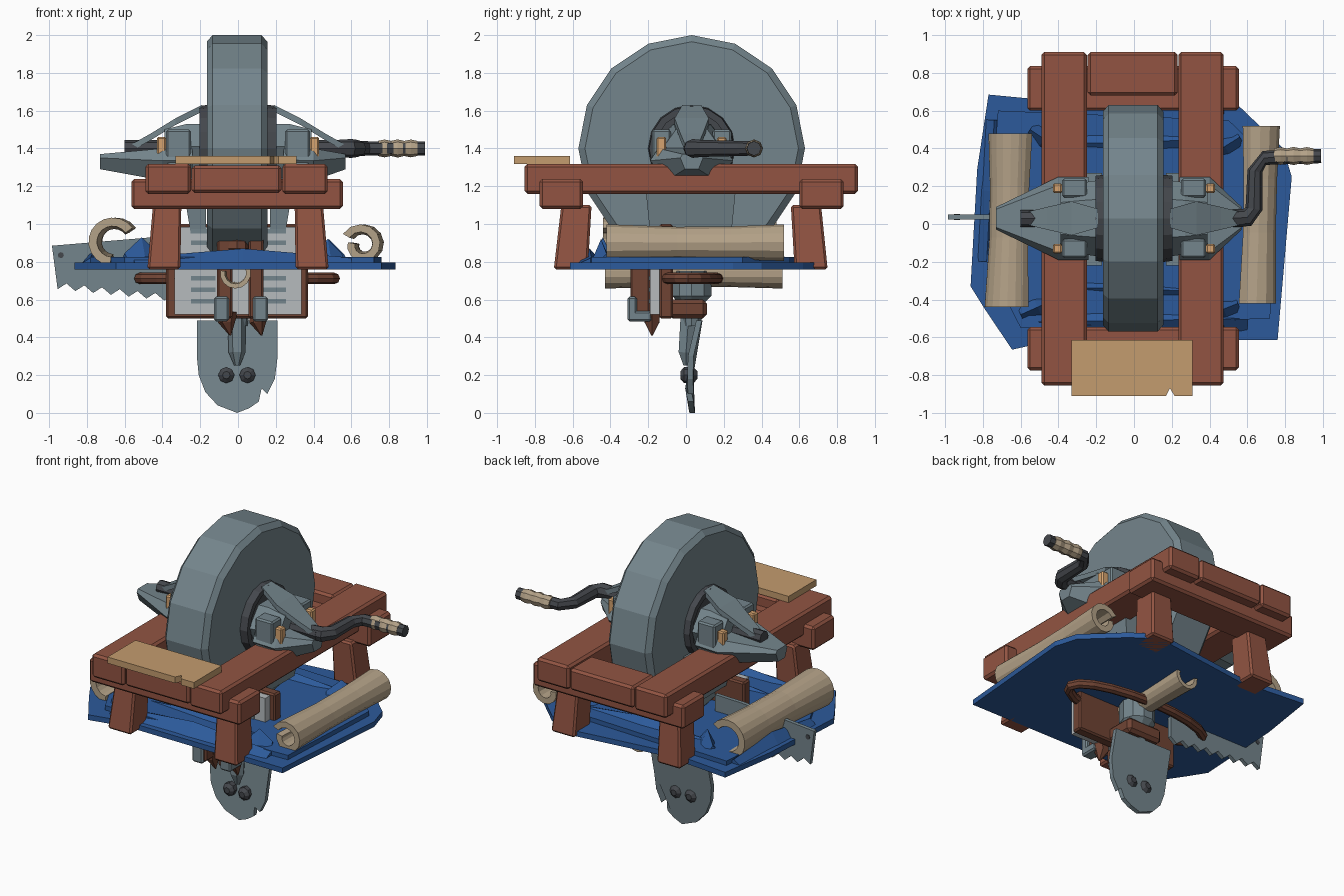
import bpy, bmesh, math
from mathutils import Vector

if "Cube" in bpy.data.objects:
    bpy.data.objects.remove(bpy.data.objects["Cube"])

def mat(name, r, g, b):
    lin = lambda c: (c / 255 / 12.92) if c < 10 else ((c / 255 + 0.055) / 1.055) ** 2.4
    m = bpy.data.materials.new(name)
    m.diffuse_color = (lin(r), lin(g), lin(b), 1)
    m.use_nodes = True
    m.node_tree.nodes["Principled BSDF"].inputs["Base Color"].default_value = m.diffuse_color
    return m

STEEL = mat("steel grey", 116, 133, 140)
DARK = mat("dark iron", 68, 71, 76)
WOOD = mat("red wood", 146, 84, 66)
BROWN = mat("dark brown", 112, 68, 52)
TAN = mat("tan board", 196, 156, 110)
PEG = mat("orange tan", 214, 164, 112)
HIDE = mat("beige hide", 180, 162, 136)
BLUE = mat("blue cloth", 44, 90, 155)
PALE = mat("pale grey", 182, 187, 190)

def loft(name, rings, m, closed=False, bevel=0):
    """Skin a list of equal-length point rings; cap the ends unless closed."""
    bm = bmesh.new()
    vs = [[bm.verts.new(p) for p in r] for r in rings]
    n = len(vs[0])
    for k in range(len(vs) if closed else len(vs) - 1):
        a, b = vs[k], vs[(k + 1) % len(vs)]
        for i in range(n):
            j = (i + 1) % n
            bm.faces.new((a[i], a[j], b[j], b[i]))
    if not closed:
        bm.faces.new(vs[0])
        bm.faces.new(vs[-1])
    bmesh.ops.recalc_face_normals(bm, faces=bm.faces)
    me = bpy.data.meshes.new(name)
    bm.to_mesh(me)
    bm.free()
    me.materials.append(m)
    o = bpy.data.objects.new(name, me)
    bpy.context.collection.objects.link(o)
    if bevel:
        mod = o.modifiers.new("bevel", 'BEVEL')
        mod.width, mod.segments = bevel, 1
    return o

def rect(x0, x1, y0, y1, z):
    return [(x0, y0, z), (x1, y0, z), (x1, y1, z), (x0, y1, z)]

def box(name, x0, x1, y0, y1, z0, z1, m, bevel=0):
    return loft(name, [rect(x0, x1, y0, y1, z0), rect(x0, x1, y0, y1, z1)], m, bevel=bevel)

def slab_y(name, pts, y0, y1, m, bevel=0):
    return loft(name, [[(x, y, z) for x, z in pts] for y in (y0, y1)], m, bevel=bevel)

def slab_z(name, pts, z0, z1, m):
    return loft(name, [[(x, y, z) for x, y in pts] for z in (z0, z1)], m)

def lathe_x(name, prof, cy, cz, n, m, closed=False):
    return loft(name, [[(x, cy + r * math.sin(2 * math.pi * i / n), cz + r * math.cos(2 * math.pi * i / n))
                        for i in range(n)] for x, r in prof], m, closed=closed)

def tube(name, path, r, m, n=8, closed=False):
    P = [Vector(p) for p in path]
    rings = []
    for i, p in enumerate(P):
        a = P[i - 1] if (i or closed) else p
        b = P[(i + 1) % len(P)] if (closed or i < len(P) - 1) else p
        t = (b - a).normalized()
        up = Vector((0, 0, 1)) if abs(t.z) < 0.9 else Vector((0, 1, 0))
        u = t.cross(up).normalized()
        w = u.cross(t)
        rad = r[i] if isinstance(r, list) else r
        rings.append([p + rad * (math.cos(2 * math.pi * k / n) * u + math.sin(2 * math.pi * k / n) * w)
                      for k in range(n)])
    return loft(name, rings, m, closed=closed)

# Grinding wheel and hub rings
CY, CZ = 0.03, 1.4
lathe_x("grinding_wheel", [(-0.165, 0.565), (-0.135, 0.6), (0.125, 0.6), (0.155, 0.565),
                           (0.155, 0.23), (-0.165, 0.23)], CY, CZ, 16, STEEL, closed=True)
lathe_x("hub_core", [(-0.14, 0.235), (0.13, 0.235)], CY, CZ, 16, DARK)
lathe_x("axle", [(-0.6, 0.045), (0.58, 0.045)], CY, CZ, 8, DARK)
for s in (-1, 1):
    lathe_x("hub_ring", [(s * 0.12, 0.235), (s * 0.205, 0.225), (s * 0.205, 0.19), (s * 0.12, 0.19)],
            CY, CZ, 16, DARK, closed=True)

# Bearing housings, fins and pedestals, mirrored in x
for s in (-1, 1):
    tip = 0.73 if s < 0 else 0.57
    def sec(x, hw, z0, z1, top):
        return [(s * x, CY - hw * 0.6, z0), (s * x, CY + hw * 0.6, z0), (s * x, CY + hw, (z0 + z1) / 2 + .02),
                (s * x, CY + hw * top, z1), (s * x, CY - hw * top, z1), (s * x, CY - hw, (z0 + z1) / 2 + .02)]
    loft("bearing_horn", [sec(0.24, 0.22, 1.22, 1.42, .8), sec(0.40, 0.22, 1.23, 1.40, .8),
                          sec(tip, 0.06, 1.29, 1.37, .8)], STEEL)
    loft("bearing_block", [sec(0.2, 0.2, 1.25, 1.53, .5), sec(0.27, 0.19, 1.25, 1.53, .5),
                           sec(0.39, 0.14, 1.3, 1.5, .6)], STEEL)
    for y in (-0.13, 0.19):
        box("bearing_lug", *sorted((s * 0.25, s * 0.38)), y - 0.05, y + 0.05, 1.3, 1.5, STEEL, 0.01)
        box("wooden_peg", *sorted((s * 0.38, s * 0.43)), y - 0.025, y + 0.025, 1.35, 1.46, PEG, 0.008)
    fin = [(0.19, 0.05, 1.63), (0.33, 0.09, 1.56), (0.46, 0.06, 1.48), (0.585, 0.03, 1.41)]
    loft("curved_fin", [[(s * x, CY - w, z), (s * x, CY + w, z), (s * x, CY + w, z - .035), (s * x, CY - w, z - .035)]
                        for x, w, z in fin], STEEL)
    loft("bearing_pedestal", [rect(*sorted((s * 0.17, s * 0.25)), -0.19, 0.24, 0.95),
                              rect(*sorted((s * 0.17, s * 0.30)), -0.22, 0.27, 1.25)], STEEL)

# Crank and grip
tube("crank", [(0.52, 0.03, 1.4), (0.60, 0.035, 1.4), (0.635, 0.08, 1.4), (0.64, 0.28, 1.4),
               (0.69, 0.35, 1.4), (0.99, 0.36, 1.4)], [0.045, 0.05, 0.045, 0.04, 0.038, 0.038], DARK)
tube("crank_grip", [(0.74 + 0.035 * i, 0.36, 1.4) for i in range(7)],
     [0.04, 0.047, 0.04, 0.048, 0.04, 0.047, 0.04], HIDE)

# Wooden frame
for s, x0, x1 in ((-1, -0.49, -0.25), (1, 0.235, 0.475)):
    box("long_beam", x0, x1, -0.855, 0.91, 1.16, 1.318, WOOD, 0.015)
for y0, y1 in ((-0.85, -0.62), (0.68, 0.91)):
    box("top_cross_beam", -0.245, 0.23, y0, y1, 1.165, 1.31, WOOD, 0.015)
for y0, y1 in ((-0.775, -0.545), (0.6, 0.835)):
    box("lower_cross_beam", -0.565, 0.555, y0, y1, 1.08, 1.238, WOOD, 0.015)
for s in (-1, 1):
    for t0, t1, b0, b1 in ((-0.66, -0.50, -0.70, -0.52), (0.555, 0.715, 0.575, 0.75)):
        loft("leg", [rect(*sorted((s * 0.305, s * 0.48)), b0, b1, 0.76),
                     rect(*sorted((s * 0.30, s * 0.45)), t0, t1, 1.1)], WOOD, bevel=0.012)
slab_z("tan_board", [(-0.33, -0.91), (0.17, -0.91), (0.19, -0.87), (0.215, -0.91), (0.31, -0.91),
                     (0.31, -0.615), (-0.33, -0.615)], 1.318, 1.36, TAN)

# Blue cloth: layered sheets with pointed folds
slab_z("cloth_sheet", [(0.76, -0.615), (0.835, 0.25), (0.79, 0.4), (0.56, 0.62), (0.4, 0.73), (-0.3, 0.64),
                       (-0.77, 0.685), (-0.83, 0.29), (-0.865, -0.33), (-0.79, -0.45), (-0.645, -0.665),
                       (-0.4, -0.61)], 0.76, 0.795, BLUE)
slab_z("cloth_upper_sheet", [(0.72, -0.5), (0.76, 0.3), (0.5, 0.55), (-0.72, 0.6), (-0.78, -0.2),
                             (-0.6, -0.55)], 0.795, 0.825, BLUE)

def fold(a, b, w, h):
    a, b = Vector(a), Vector(b)
    d = (b - a).normalized()
    n = Vector((-d.y, d.x)) * w
    r = [[(*(p - n), 0.79), (*(p + n), 0.79), (*p, 0.79 + h * k)] for p, k in
         ((a, 0.4), (a.lerp(b, 0.5), 1), (b, 0.4))]
    loft("cloth_fold", r, BLUE)

for a, b, w, h in (((-0.55, -0.52), (0.6, -0.5), 0.07, 0.08), ((-0.5, -0.33), (0.5, -0.36), 0.05, 0.07),
                   ((-0.5, 0.42), (0.5, 0.45), 0.07, 0.08), ((-0.6, -0.48), (-0.42, -0.4), 0.06, 0.14),
                   ((0.4, 0.36), (0.56, 0.46), 0.06, 0.13), ((0.4, -0.48), (0.55, -0.42), 0.06, 0.13),
                   ((-0.74, 0.55), (-0.78, -0.2), 0.05, 0.08), ((-0.55, 0.5), (-0.4, 0.4), 0.06, 0.13)):
    fold(a, b, w, h)

# Rolled hides: curled cross-sections lofted along y with a narrow waist
def hide_roll(name, cx, cz, a0, a1, r0, r1, th, y0, y1, n=12):
    rings = []
    for y, k, dx in ((y0, 1.0, -0.01), (y0 * .6 + y1 * .4, 0.88, 0), (y0 * .3 + y1 * .7, 0.9, 0.005), (y1, 1.0, 0.01)):
        arc = [(math.radians(a0 + (a1 - a0) * i / n), (r0 + (r1 - r0) * i / n) * k) for i in range(n + 1)]
        pts = arc + [(a, r - th) for a, r in reversed(arc)]
        rings.append([(cx + dx + r * math.cos(a), y, cz + r * math.sin(a)) for a, r in pts])
    loft(name, rings, HIDE)

hide_roll("left_hide_roll", -0.655, 0.905, 35, 265, 0.13, 0.125, 0.045, -0.44, 0.48)
hide_roll("right_hide_roll", 0.665, 0.89, 150, -190, 0.115, 0.075, 0.04, -0.42, 0.52)
hide_roll("lower_hide_roll", -0.005, 0.74, 110, -190, 0.085, 0.08, 0.025, -0.43, 0.51)

# Saw blade with toothed lower edge
teeth = [(-0.955 + 0.047 * i, (0.655 if i % 2 == 0 else 0.69) - 0.005 * i) for i in range(15)]
slab_y("saw_blade", [(-0.985, 0.885)] + teeth + [(-0.25, 0.62), (-0.25, 0.935), (-0.45, 0.93)], 0.025, 0.05, STEEL)
tube("saw_hole", [(-0.938, 0.022, 0.835), (-0.938, 0.053, 0.835)], 0.016, DARK)

# Ribbed plate with wooden backing, straps, feet and tips
box("plate_backing", -0.38, 0.37, -0.14, -0.07, 0.5, 1.0, BROWN, 0.01)
box("pale_plate", -0.335, 0.335, -0.19, -0.13, 0.52, 0.985, PALE)
for sx in (-0.185, 0.19):
    for i in range(7):
        z = 0.59 + 0.062 * i
        box("plate_rib", sx - 0.065, sx + 0.065, -0.197, -0.18, z - 0.012, z + 0.012, STEEL)
for x in (-0.07, 0.095):
    box("strap", x - 0.04, x + 0.04, -0.295, -0.19, 0.5, 0.96, BROWN, 0.01)
    box("strap_foot", x * 1.25 - 0.04, x * 1.25 + 0.04, -0.31, -0.26, 0.485, 0.615, STEEL, 0.01)
    box("strap_foot_base", x * 1.25 - 0.04, x * 1.25 + 0.04, -0.28, -0.18, 0.485, 0.54, STEEL, 0.01)
    tube("strap_tip", [(x + 0.02, -0.18, 0.54), (x + 0.01, -0.18, 0.48), (x + 0.03, -0.18, 0.41)],
         [0.05, 0.045, 0.004], BROWN, 6)

# Ring handle, collar and ball
tube("ring_handle", [(-0.005 + 0.515 * math.cos(a), 0.01 + 0.16 * math.sin(a), 0.712)
                     for a in [2 * math.pi * i / 20 for i in range(20)]], 0.03, BROWN, 8, closed=True)
tube("handle_ball", [(-0.005, -0.25, z) for z in (0.84, 0.87, 0.91, 0.93)], [0.04, 0.065, 0.06, 0.03], BROWN)
tube("spade_collar", [(0, 0.03, z) for z in (0.46, 0.58, 0.62, 0.75)], [0.05, 0.07, 0.11, 0.11], STEEL, 10)
box("collar_block", -0.13, 0.13, -0.09, 0.11, 0.5, 0.6, BROWN, 0.02)

# Spade blade: bowed, pointed, with a notch, a centre ridge and two iron balls
half = [(0.10, 0.04), (0.165, 0.11), (0.2, 0.2), (0.21, 0.3), (0.21, 0.49)]
outline = [(-0.005, 0.0), (0.06, 0.025), (0.11, 0.06), (0.125, 0.13), (0.155, 0.1), (0.195, 0.18), (0.21, 0.3), (0.21, 0.49)]
outline += [(-x - 0.008, z) for x, z in reversed(half)]
bow = lambda x, z: 0.03 - 0.05 * math.sin(min(z / 0.5, 1) * math.pi) + 0.9 * x * x
loft("spade_blade", [[(x, bow(x, z) + d, z) for x, z in outline] for d in (-0.012, 0.018)], STEEL)
tube("spade_ridge", [(-0.005, 0.0, 0.25), (-0.005, 0.0, 0.32), (-0.005, 0.015, 0.52)], [0.015, 0.045, 0.05], STEEL, 6)
for x in (-0.062, 0.05):
    tube("iron_ball", [(x, y, 0.2) for y in (-0.03, -0.01, 0.04, 0.06)], [0.02, 0.043, 0.043, 0.02], DARK, 8)
